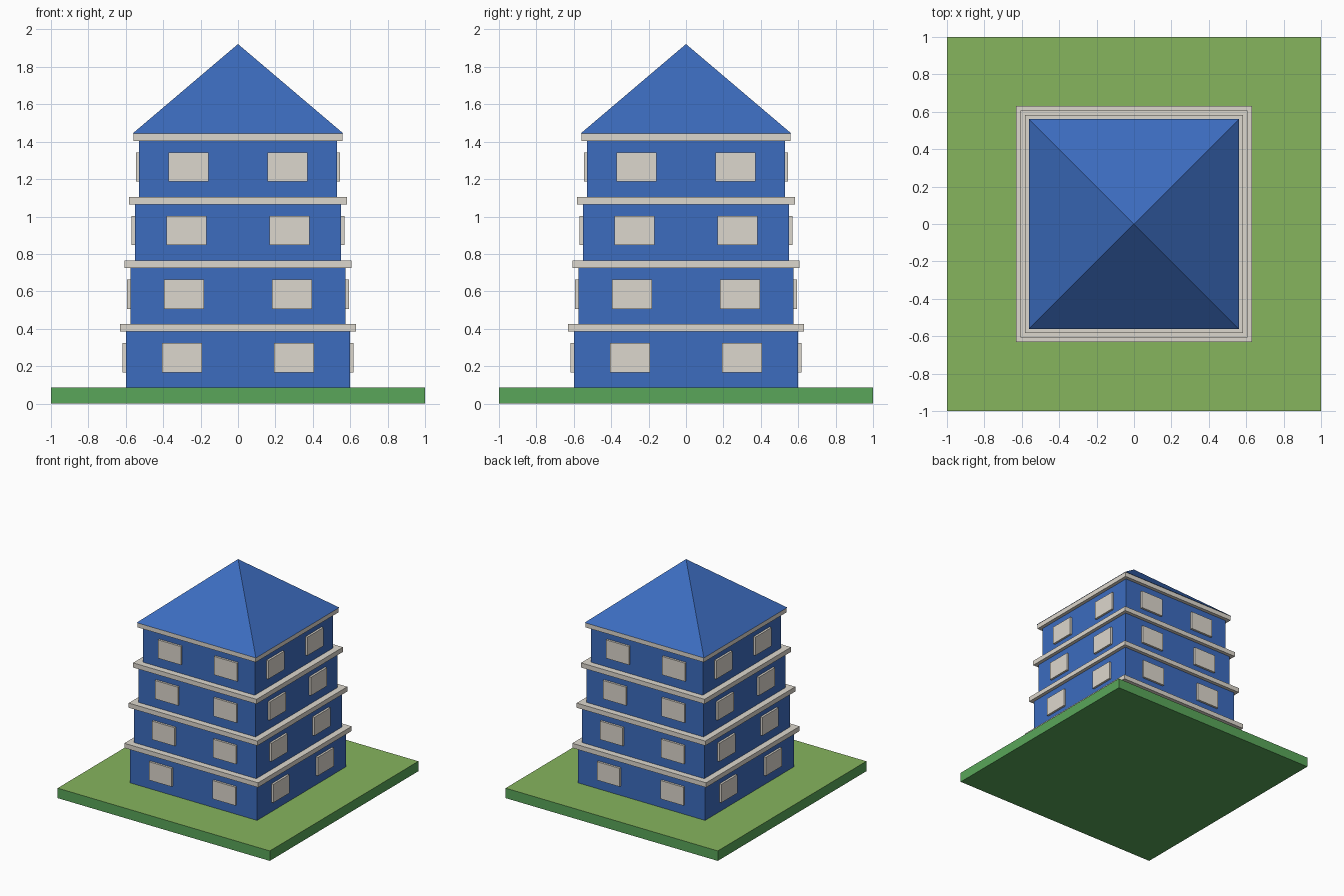
import bpy
import bmesh
import math

if "Cube" in bpy.data.objects:
    bpy.data.objects.remove(bpy.data.objects["Cube"])


def material(name, color):
    m = bpy.data.materials.new(name)
    m.diffuse_color = (*color, 1)
    m.use_nodes = True
    m.node_tree.nodes["Principled BSDF"].inputs["Base Color"].default_value = m.diffuse_color
    return m


BLUE = material("blue", (0.045, 0.15, 0.52))
CREAM = material("cream", (0.72, 0.68, 0.61))
GREEN = material("green", (0.10, 0.38, 0.10))
GRASS = material("grass", (0.24, 0.46, 0.11))


def box(name, size, center, mat, turn=0.0):
    bpy.ops.mesh.primitive_cube_add(size=1, location=center, rotation=(0, 0, turn))
    ob = bpy.context.object
    ob.name = name
    ob.scale = size
    ob.data.materials.append(mat)
    return ob


# Ground slab with a lighter grass top
BASE = 0.085
base = box("lawn_base", (2, 2, BASE), (0, 0, BASE / 2), GREEN)
base.data.materials.append(GRASS)
for face in base.data.polygons:
    if face.normal.z > 0.5:
        face.material_index = 1

# Four storeys, each a little narrower, topped by a ledge
STOREY, WALL, LEDGE = 0.34, 0.30, 0.04
for level in range(4):
    z = BASE + level * STOREY
    half = 0.6 * (1 - 0.04 * level)
    n = level + 1
    box(f"storey_{n}", (2 * half, 2 * half, WALL), (0, 0, z + WALL / 2), BLUE)
    edge = 2 * (half + 0.03)
    box(f"ledge_{n}", (edge, edge, LEDGE), (0, 0, z + WALL + LEDGE / 2), CREAM)

    # Two windows on each of the four walls
    for side in range(4):
        a = side * math.pi / 2
        for s in (-1, 1):
            x, y = s * half / 2, -half
            pos = (x * math.cos(a) - y * math.sin(a),
                   x * math.sin(a) + y * math.cos(a), z + 0.16)
            box(f"window_{n}", (0.215, 0.036, 0.157), pos, CREAM, a)

# Pyramid roof
ROOF_Z, ROOF_H, ROOF_HALF = BASE + 4 * STOREY, 0.477, 0.562
bpy.ops.mesh.primitive_cone_add(vertices=4, radius1=ROOF_HALF * math.sqrt(2), radius2=0,
                                depth=ROOF_H, location=(0, 0, ROOF_Z + ROOF_H / 2),
                                rotation=(0, 0, math.pi / 4))
roof = bpy.context.object
roof.name = "roof"
roof.data.materials.append(BLUE)
